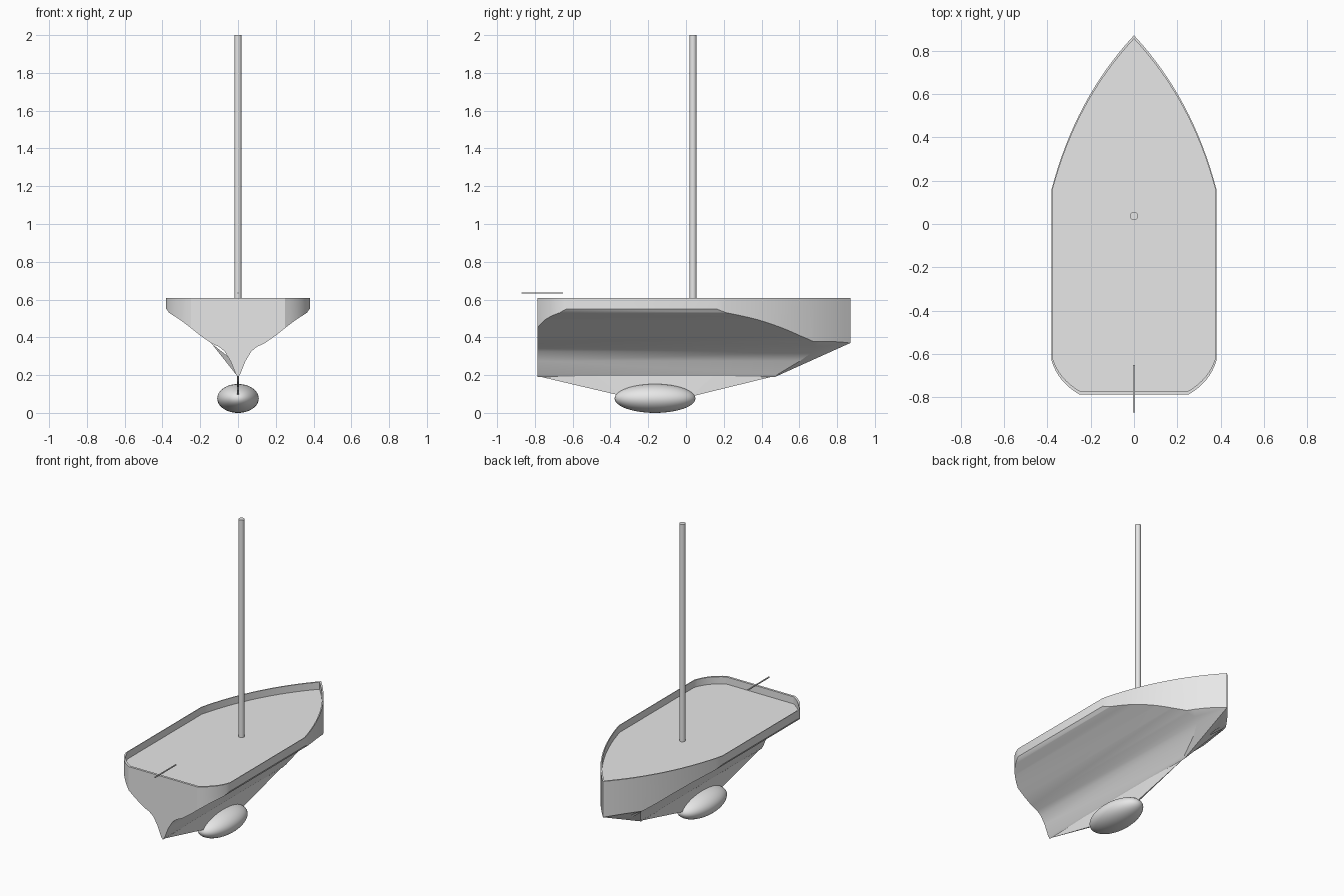
import bpy, bmesh
from mathutils import Vector

if "Cube" in bpy.data.objects:
    bpy.data.objects.remove(bpy.data.objects["Cube"], do_unlink=True)

grey = bpy.data.materials.new("light grey")
grey.use_nodes = True
grey.diffuse_color = (0.8, 0.8, 0.8, 1)
grey.node_tree.nodes["Principled BSDF"].inputs["Base Color"].default_value = (0.8, 0.8, 0.8, 1)


def make(name, bm):
    """Turn a bmesh into a linked object with the material."""
    bmesh.ops.recalc_face_normals(bm, faces=bm.faces[:])
    mesh = bpy.data.meshes.new(name)
    bm.to_mesh(mesh)
    bm.free()
    mesh.materials.append(grey)
    obj = bpy.data.objects.new(name, mesh)
    bpy.context.scene.collection.objects.link(obj)
    return obj


def prism(points, offset):
    """Closed solid made by sweeping a flat outline along an offset."""
    bm = bmesh.new()
    base = bm.faces.new([bm.verts.new(p) for p in points])
    swept = bmesh.ops.extrude_face_region(bm, geom=[base], use_keep_orig=True)
    verts = [g for g in swept["geom"] if isinstance(g, bmesh.types.BMVert)]
    bmesh.ops.translate(bm, verts=verts, vec=offset)
    return bm


def smooth(obj, degrees):
    bpy.ops.object.select_all(action="DESELECT")
    obj.select_set(True)
    bpy.context.view_layer.objects.active = obj
    bpy.ops.object.shade_smooth_by_angle(angle=degrees * 0.01745)


def boolean(obj, cutter, operation):
    """Apply a boolean and discard the cutter."""
    mod = obj.modifiers.new("cut", "BOOLEAN")
    mod.operation = operation
    mod.solver = "EXACT"
    mod.object = cutter
    bpy.context.view_layer.update()
    evaluated = obj.evaluated_get(bpy.context.evaluated_depsgraph_get())
    mesh = bpy.data.meshes.new_from_object(evaluated)
    obj.modifiers.clear()
    obj.data = mesh
    bpy.data.objects.remove(cutter, do_unlink=True)


def bend(a, b, c, steps):
    """Points on a quadratic curve from a to c, pulled towards b."""
    a, b, c = Vector(a), Vector(b), Vector(c)
    ts = [i / steps for i in range(steps + 1)]
    return [a * (1 - t) ** 2 + b * 2 * t * (1 - t) + c * t * t for t in ts]


# Deck outline: rounded stern corners, straight sides, pointed bow
half = bend((0.25, -0.787), (0.35, -0.73), (0.38, -0.63), 8)
half += bend((0.38, 0.16), (0.27, 0.58), (0, 0.87), 16)
outline = [(p.x, p.y) for p in half] + [(-p.x, p.y) for p in reversed(half[:-1])]

# Hull: cross-section swept lengthwise, trimmed by the outline
section = [(0.012, 0.205), (0.04, 0.275), (0.07, 0.325), (0.10, 0.35),
           (0.14, 0.368), (0.20, 0.41), (0.25, 0.45), (0.31, 0.495),
           (0.365, 0.53), (0.39, 0.565), (0.45, 0.608)]
ring = [(0, 0.19)] + section + [(-x, z) for x, z in reversed(section)]
hull = make("hull", prism([(x, -1, z) for x, z in ring], (0, 2, 0)))

# Trimming block with a V-shaped underside rising to the bow
bm = prism([(x, y, 0) for x, y in outline], (0, 0, 0.608))
bmesh.ops.translate(bm, verts=[v for v in bm.verts if v.co.z > 0.5], vec=(0, 0, -0.001))
for side in (-1, 1):
    bmesh.ops.bisect_plane(bm, geom=bm.verts[:] + bm.edges[:] + bm.faces[:],
                           plane_co=(0, 0.47, 0.19), plane_no=(side * 0.62, -0.45, 1),
                           clear_inner=True)
    bmesh.ops.holes_fill(bm, edges=[e for e in bm.edges if e.is_boundary])
boolean(hull, make("trim_block", bm), "INTERSECT")

# Recessed deck inside a thin rim
recess = prism([(x * 0.988, y * 0.981, 0.56) for x, y in outline], (0, 0, 0.2))
boolean(hull, make("deck_recess", recess), "DIFFERENCE")
smooth(hull, 28)

# Flat web beside the forefoot, on one side only
bm = bmesh.new()
bm.faces.new([bm.verts.new(p) for p in
              ((0, 0.47, 0.19), (-0.14, 0.67, 0.367), (0, 0.62, 0.2575))])
make("forefoot_web", bm)

# Keel fin: thin plate, tapered to an edge at each end
bm = bmesh.new()
aft = bm.verts.new((0, -0.787, 0.195))
fore = bm.verts.new((0, 0.47, 0.195))
sides = []
for x in (-0.005, 0.005):
    top_a, low_a, low_f, top_f = [bm.verts.new((x, y, z)) for y, z in
                                  ((-0.48, 0.2), (-0.34, 0.09), (0.02, 0.085), (0.15, 0.2))]
    bm.faces.new((top_a, low_a, low_f, top_f))
    bm.faces.new((aft, low_a, top_a))
    bm.faces.new((fore, top_f, low_f))
    sides.append((top_a, low_a, low_f, top_f))
(ta, la, lf, tf), (tb, lb, mf, uf) = sides
for face in ((aft, la, lb), (la, lf, mf, lb), (lf, fore, mf),
             (fore, tf, uf), (tf, ta, tb, uf), (ta, aft, tb)):
    bm.faces.new(face)
make("keel_fin", bm)

# Ballast bulb
bm = bmesh.new()
bmesh.ops.create_uvsphere(bm, u_segments=48, v_segments=24, radius=1)
bmesh.ops.scale(bm, verts=bm.verts[:], vec=(0.11, 0.214, 0.0765))
bmesh.ops.translate(bm, verts=bm.verts[:], vec=(0, -0.164, 0.0765))
smooth(make("ballast_bulb", bm), 30)

# Mast
bm = bmesh.new()
bmesh.ops.create_cone(bm, cap_ends=True, segments=32, radius1=0.0185, radius2=0.0185, depth=1.45)
bmesh.ops.translate(bm, verts=bm.verts[:], vec=(0, 0.037, 1.275))
smooth(make("mast", bm), 30)

# Tiller
bm = bmesh.new()
bmesh.ops.create_cube(bm, size=1)
bmesh.ops.scale(bm, verts=bm.verts[:], vec=(0.007, 0.22, 0.006))
bmesh.ops.translate(bm, verts=bm.verts[:], vec=(0, -0.76, 0.634))
make("tiller", bm)
